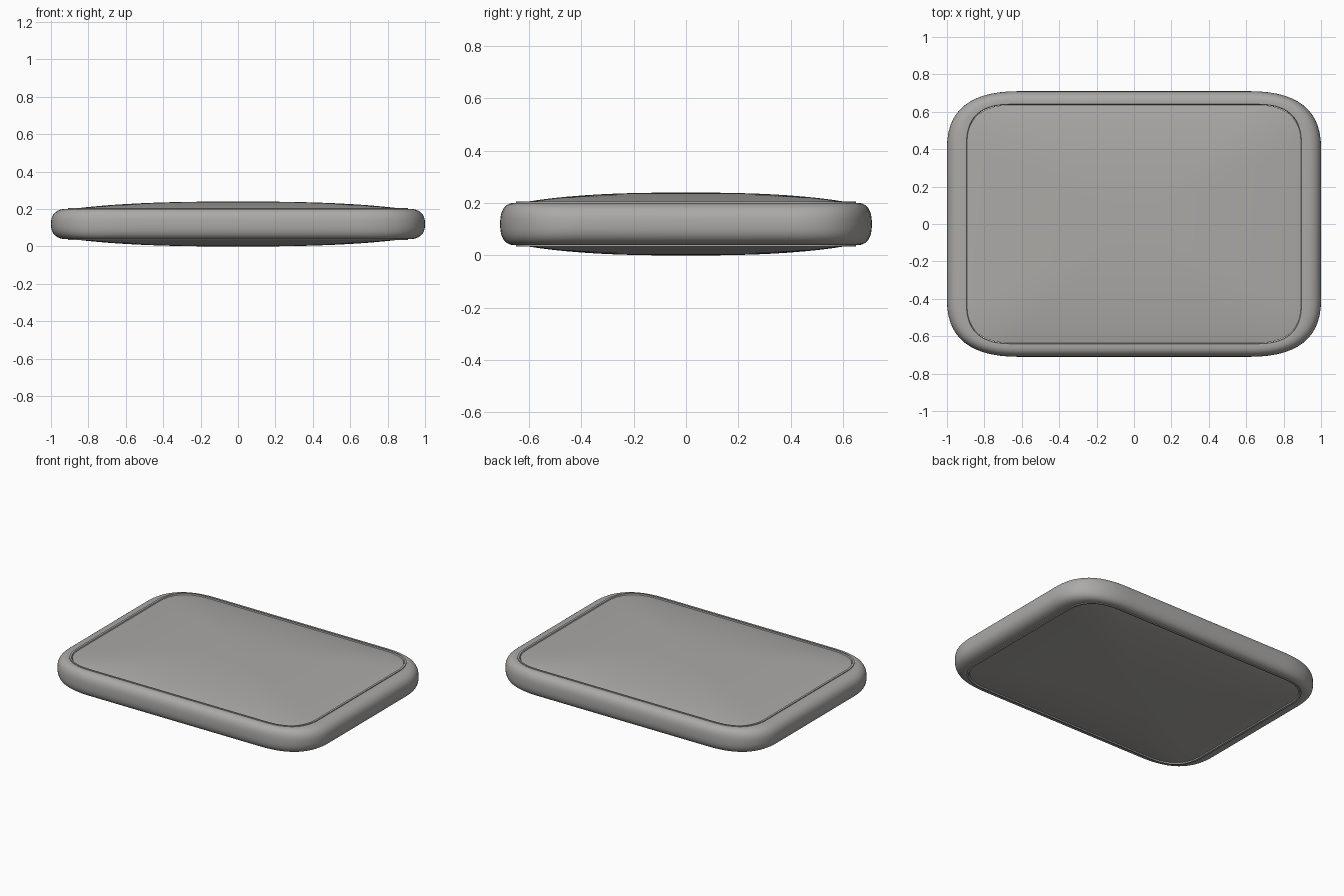
import bpy, bmesh, math

cube = bpy.data.objects.get("Cube")
if cube:
    bpy.data.objects.remove(cube, do_unlink=True)

MID = 0.12          # height of the middle plane
CORNER_STEPS = 14

grey = bpy.data.materials.new("warm grey")
grey.use_nodes = True
colour = (0.41, 0.40, 0.385, 1)
grey.diffuse_color = colour
grey.node_tree.nodes["Principled BSDF"].inputs["Base Color"].default_value = colour


def outline(hx, hy, cx, cy):
    """Rectangle with softly curved corners of reach cx, cy."""
    quarter = []
    for i in range(CORNER_STEPS + 1):
        t = i / CORNER_STEPS
        quarter.append((hx - cx * t * t, hy - cy * (1 - t) ** 2))
    left = [(-x, y) for x, y in reversed(quarter)]
    half = quarter + left
    return half + [(-x, -y) for x, y in half]


def inset_outline(f):
    """f = 0 is the outer edge, f = 1 the seam."""
    return outline(1 - 0.09 * f, 0.71 - 0.06 * f, 0.38 - 0.13 * f, 0.30 - 0.08 * f)


def scaled_outline(s):
    return outline(0.894 * s, 0.637 * s, 0.24 * s, 0.21 * s)


def loft(name, rings, closed=False, capped=False):
    """Skin a list of (outline, z) rings."""
    bm = bmesh.new()
    loops = [[bm.verts.new((x, y, z)) for x, y in pts] for pts, z in rings]
    pairs = list(zip(loops, loops[1:]))
    if closed:
        pairs.append((loops[-1], loops[0]))
    for a, b in pairs:
        for i in range(len(a)):
            j = (i + 1) % len(a)
            bm.faces.new((a[i], a[j], b[j], b[i]))
    if capped:
        bm.faces.new(loops[-1])
    bmesh.ops.recalc_face_normals(bm, faces=bm.faces)
    mesh = bpy.data.meshes.new(name)
    bm.to_mesh(mesh)
    bm.free()
    mesh.materials.append(grey)
    obj = bpy.data.objects.new(name, mesh)
    bpy.context.collection.objects.link(obj)
    bpy.ops.object.select_all(action="DESELECT")
    obj.select_set(True)
    bpy.context.view_layer.objects.active = obj
    bpy.ops.object.shade_smooth_by_angle(angle=math.radians(40))
    return obj


# Rounded side band running all the way round
side = []
for i in range(25):
    a = math.radians(-90 + 180 * i / 24)
    s, c = math.sin(a), math.cos(a)
    z = MID + 0.081 * math.copysign(abs(s) ** 0.8, s)
    side.append((inset_outline(1 - c ** 0.8 if c > 1e-6 else 1), z))
loft("side_band", side)

# Domed panels and the narrow raised trim around each of them
dome = [(1 - (i / 16) ** 1.5 * 0.98, i) for i in range(17)]
for label, sign in (("top", 1), ("bottom", -1)):
    panel = [(scaled_outline(s), MID + sign * (0.079 + 0.041 * (1 - s ** 2.6) ** 0.9))
             for s, _ in dome]
    loft(label + "_panel", panel, capped=True)
    trim = [(inset_outline(f), MID + sign * h)
            for f, h in ((1.0, 0.074), (1.0, 0.086), (1.16, 0.086), (1.22, 0.074))]
    loft(label + "_trim", trim, closed=True)
